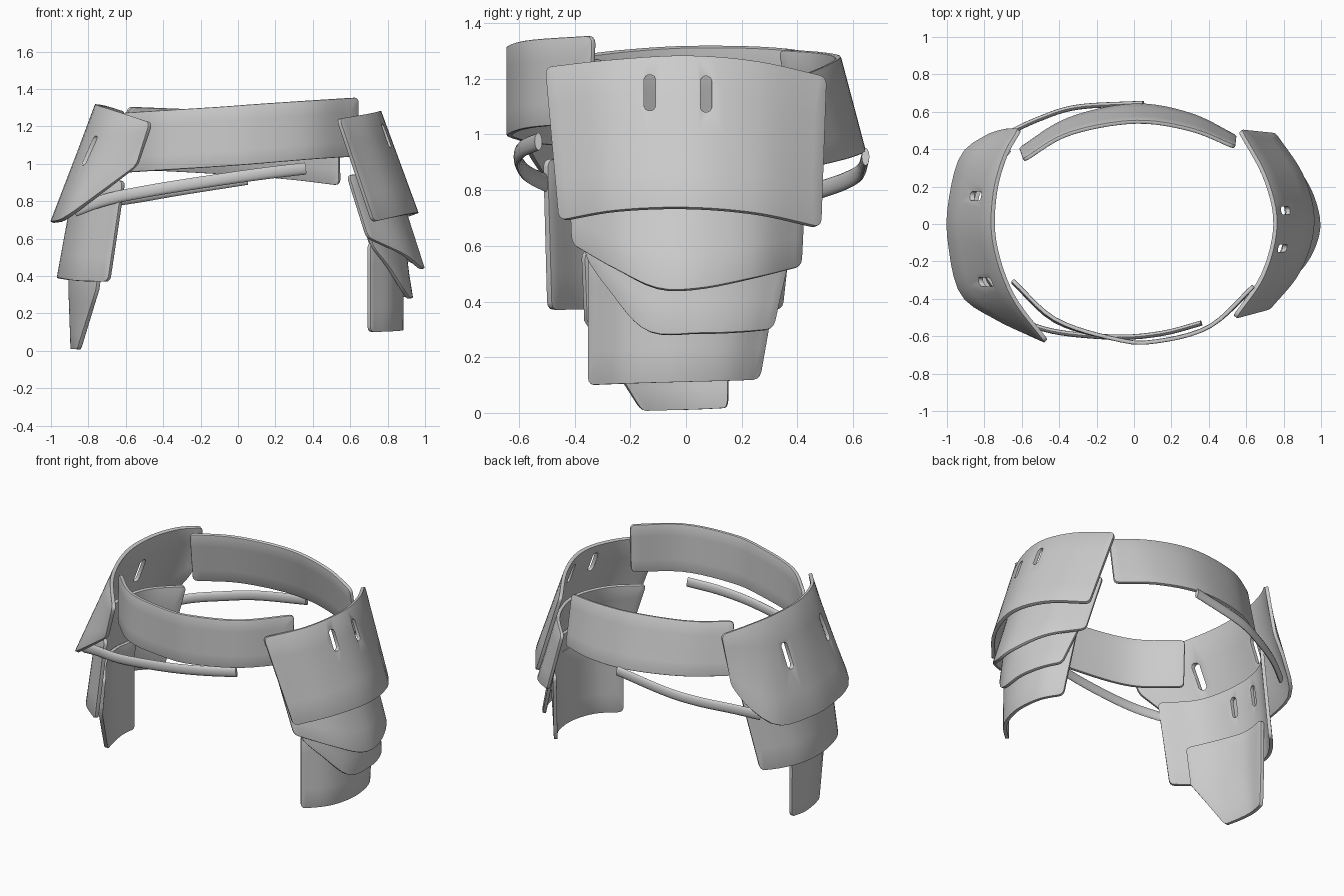
import bpy, bmesh, math
from mathutils import Vector

if "Cube" in bpy.data.objects:
    bpy.data.objects.remove(bpy.data.objects["Cube"])


def spline(pts, n):
    """Catmull-Rom curve through pts, resampled to n+1 evenly spaced points."""
    p = [Vector(q) for q in pts]
    p = [2 * p[0] - p[1]] + p + [2 * p[-1] - p[-2]]
    dense = []
    for i in range(1, len(p) - 2):
        a, b, c, d = p[i - 1:i + 3]
        for k in range(24):
            t = k / 24
            dense.append(0.5 * (2 * b + (c - a) * t + (2 * a - 5 * b + 4 * c - d) * t * t
                                + (3 * b - a - 3 * c + d) * t ** 3))
    dense.append(p[-2])
    acc = [0.0]
    for a, b in zip(dense, dense[1:]):
        acc.append(acc[-1] + (b - a).length)
    out, j = [], 0
    for i in range(n + 1):
        s = acc[-1] * i / n
        while j < len(acc) - 2 and acc[j + 1] < s:
            j += 1
        out.append(dense[j].lerp(dense[j + 1], (s - acc[j]) / (acc[j + 1] - acc[j])))
    return out


def finish(name, bm):
    bmesh.ops.recalc_face_normals(bm, faces=bm.faces)
    mesh = bpy.data.meshes.new(name)
    bm.to_mesh(mesh)
    bm.free()
    ob = bpy.data.objects.new(name, mesh)
    bpy.context.collection.objects.link(ob)
    bpy.ops.object.select_all(action='DESELECT')
    bpy.context.view_layer.objects.active = ob
    ob.select_set(True)
    return ob


def slot_cutter(x, y, z, w, h):
    """Round-ended bar along x, used to cut a strap slot."""
    bm = bmesh.new()
    ring = []
    for i in range(12):
        a = 2 * math.pi * (i + 0.5) / 12
        cz = (h - w) / 2 * (1 if math.sin(a) > 0 else -1)
        ring.append(bm.verts.new((x - 0.2, y + w / 2 * math.cos(a), z + cz + w / 2 * math.sin(a))))
    face = bm.faces.new(ring)
    ext = bmesh.ops.extrude_face_region(bm, geom=[face])['geom']
    bmesh.ops.translate(bm, vec=(0.4, 0, 0), verts=[v for v in ext if isinstance(v, bmesh.types.BMVert)])
    ob = finish("slot_cutter", bm)
    ob.hide_render = True
    return ob


def plate(name, rows, slots=(), n=24, thick=0.022):
    """Curved sheet lofted through rows, with rounded corners, thickness and slots."""
    cols = [spline(r, n) for r in rows]
    bm = bmesh.new()
    grid, step = [], 4
    for a, b in zip(cols, cols[1:]):
        for k in range(step):
            grid.append([p.lerp(q, k / step) for p, q in zip(a, b)])
    grid.append(cols[-1])
    vs = [[bm.verts.new(p) for p in r] for r in grid]
    for r, s in zip(vs, vs[1:]):
        for i in range(n):
            bm.faces.new((r[i], r[i + 1], s[i + 1], s[i]))
    corners = [vs[0][0], vs[0][-1], vs[-1][0], vs[-1][-1]]
    bmesh.ops.bevel(bm, geom=corners, offset=0.028, segments=3, profile=0.5, affect='VERTICES')
    cutters = [slot_cutter(*s) for s in slots]
    ob = finish(name, bm)
    m = ob.modifiers.new("Thickness", 'SOLIDIFY')
    m.thickness, m.offset = thick, 0
    for c in cutters:
        m = ob.modifiers.new("Slot", 'BOOLEAN')
        m.operation, m.object, m.solver = 'DIFFERENCE', c, 'EXACT'
    m = ob.modifiers.new("Soft edge", 'BEVEL')
    m.width, m.segments, m.limit_method, m.angle_limit = 0.006, 2, 'ANGLE', math.radians(50)
    for m in list(ob.modifiers):
        bpy.ops.object.modifier_apply(modifier=m.name)
    bpy.ops.object.shade_smooth_by_angle(angle=math.radians(35))
    for c in cutters:
        bpy.data.objects.remove(c)


def strap(name, pts, a=0.014, b=0.032, n=24, sides=12):
    """Flattened tube along pts."""
    path = spline(pts, n)
    bm = bmesh.new()
    rings = []
    for i, p in enumerate(path):
        t = path[min(i + 1, n)] - path[max(i - 1, 0)]
        out = t.cross(Vector((0, 0, 1))).normalized()
        up = out.cross(t).normalized()
        rings.append([bm.verts.new(p + out * a * math.cos(2 * math.pi * k / sides)
                                   + up * b * math.sin(2 * math.pi * k / sides)) for k in range(sides)])
    for r, s in zip(rings, rings[1:]):
        for k in range(sides):
            j = (k + 1) % sides
            bm.faces.new((r[k], r[j], s[j], s[k]))
    bm.faces.new(rings[0])
    bm.faces.new(rings[-1])
    finish(name, bm)
    bpy.ops.object.shade_smooth_by_angle(angle=math.radians(40))


# Waist belts
plate("front_belt", [
    [(-.65, -.30, 1.27), (-.42, -.51, 1.285), (-.1, -.615, 1.305), (.1, -.63, 1.32), (.4, -.55, 1.34), (.64, -.33, 1.355)],
    [(-.65, -.31, .95), (-.42, -.52, .965), (-.1, -.615, .985), (.1, -.63, 1.0), (.4, -.55, 1.025), (.64, -.34, 1.04)]])
plate("back_belt", [
    [(-.59, .34, 1.305), (-.35, .48, 1.295), (0, .545, 1.28), (.3, .505, 1.25), (.54, .41, 1.21)],
    [(-.61, .40, .97), (-.35, .56, .96), (0, .635, .94), (.3, .585, .915), (.545, .465, .885)]])

# Hanging straps
strap("front_strap", [(-.87, -.37, .75), (-.7, -.47, .81), (-.45, -.57, .86),
                      (-.1, -.605, .915), (.15, -.585, .95), (.36, -.53, .975)])
strap("back_strap", [(.05, .645, .92), (-.3, .625, .865), (-.5, .565, .83), (-.68, .48, .80), (-.82, .39, .76)])

# Right hip plates, top to bottom
plate("right_hip_plate", [
    [(.535, -.5, 1.24), (.69, -.27, 1.265), (.755, 0, 1.28), (.70, .25, 1.26), (.565, .5, 1.205)],
    [(.72, -.45, .69), (.88, -.25, .725), (.955, 0, .735), (.90, .25, .715), (.75, .48, .665)]],
    [(.8, -.13, 1.15, .042, .13), (.8, .072, 1.145, .042, .13)])
plate("right_upper_thigh_plate", [
    [(.585, -.42, .94), (.75, -.24, .95), (.82, 0, .96), (.76, .24, .95), (.60, .43, .92)],
    [(.69, -.405, .605), (.88, -.25, .515), (.97, -.1, .445), (.983, .05, .445), (.90, .25, .485), (.72, .41, .525)]])
plate("right_middle_thigh_plate", [
    [(.66, -.39, .72), (.80, -.22, .72), (.87, 0, .72), (.80, .22, .72), (.68, .40, .70)],
    [(.72, -.35, .55), (.80, -.28, .45), (.90, -.14, .295), (.925, .05, .285), (.89, .2, .29), (.82, .31, .30)]])
plate("right_lower_thigh_plate", [
    [(.70, -.345, .58), (.83, -.2, .6), (.875, 0, .6), (.84, .2, .6), (.72, .34, .58)],
    [(.70, -.345, .1), (.82, -.22, .105), (.872, -.05, .11), (.85, .13, .115), (.77, .26, .12)]])

# Left hip plates, top to bottom
plate("left_hip_plate", [
    [(-.465, -.63, 1.22), (-.65, -.38, 1.28), (-.745, -.1, 1.31), (-.745, .15, 1.315), (-.69, .36, 1.305), (-.61, .505, 1.28)],
    [(-.54, -.595, .99), (-.74, -.5, .84), (-.92, -.37, .71), (-.985, -.1, .69), (-.985, .1, .69),
     (-.92, .36, .71), (-.78, .47, .84), (-.68, .5, .97)]],
    [(-.83, -.31, 1.07, .05, .16), (-.84, .15, 1.07, .05, .16)])
plate("left_upper_thigh_plate", [
    [(-.61, -.505, .91), (-.79, -.32, .92), (-.86, -.05, .93), (-.82, .2, .93), (-.66, .40, .92)],
    [(-.69, -.49, .37), (-.86, -.34, .375), (-.95, -.1, .39), (-.945, .1, .385), (-.87, .24, .375), (-.78, .34, .37)]],
    [(-.87, -.1, .8, .042, .13), (-.86, .08, .8, .042, .13)])
plate("left_lower_thigh_plate", [
    [(-.72, -.37, .58), (-.83, -.2, .6), (-.89, -.02, .6), (-.87, .16, .6)],
    [(-.75, -.36, .33), (-.84, -.2, .33), (-.895, -.02, .33), (-.875, .155, .33)],
    [(-.85, -.16, .008), (-.875, -.05, .01), (-.885, .05, .013), (-.87, .15, .018)]])
